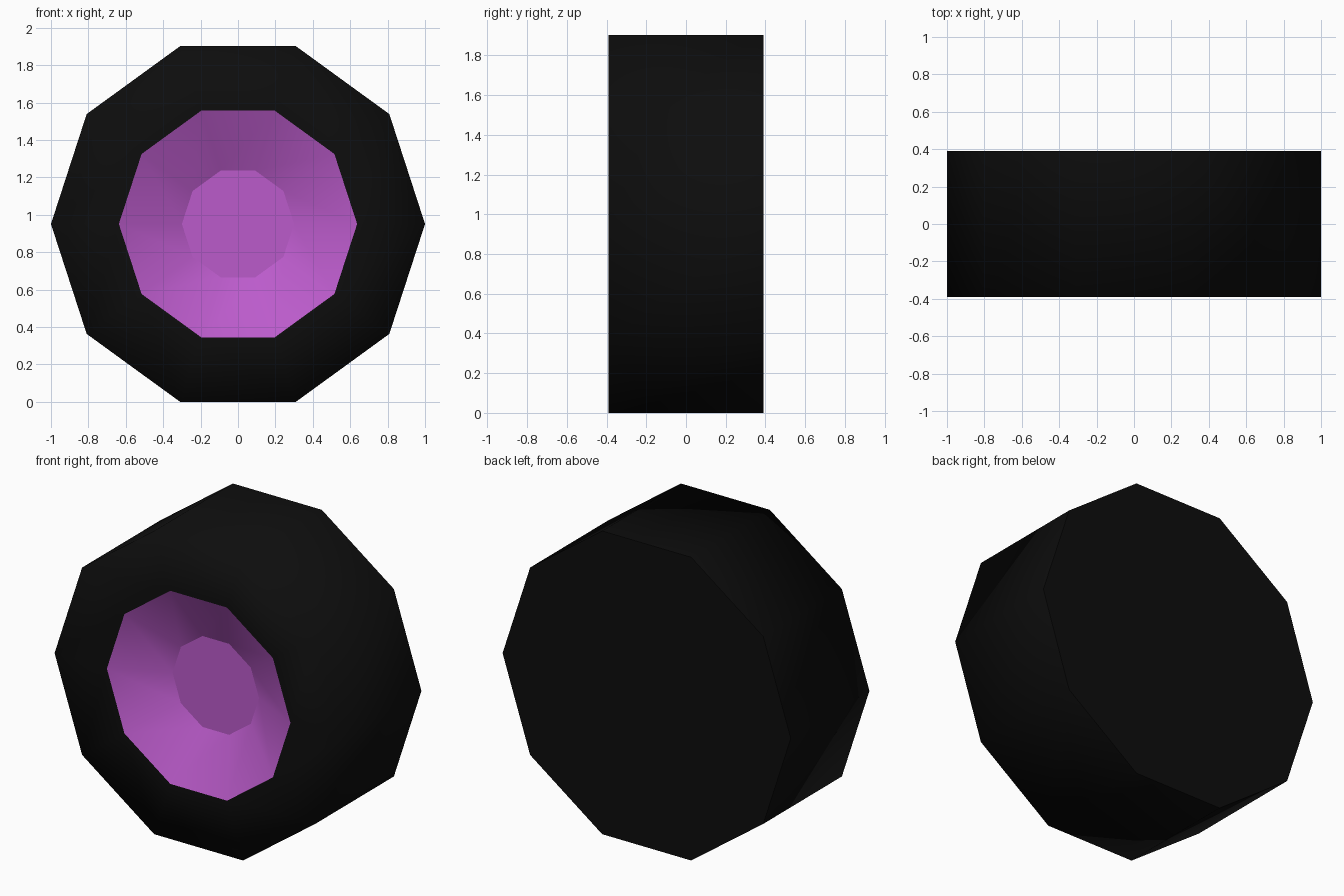
import bpy, bmesh, math

if "Cube" in bpy.data.objects:
    bpy.data.objects.remove(bpy.data.objects["Cube"])

SIDES = 10
CZ = math.sin(math.radians(72))   # flat side rests on the ground
FRONT, BACK, DISH = -0.39, 0.39, -0.22


def material(name, rgb):
    m = bpy.data.materials.new(name)
    m.diffuse_color = (*rgb, 1)
    m.use_nodes = True
    m.node_tree.nodes["Principled BSDF"].inputs["Base Color"].default_value = m.diffuse_color
    return m


def lathe(name, profile, mat, cap_end, sharp_rings):
    """Turn (radius, y) profile about the y axis; listed rings get sharp edges."""
    bm = bmesh.new()
    rings = []
    for r, y in profile:
        rings.append([bm.verts.new((r * math.cos(2 * math.pi * i / SIDES), y,
                                    CZ + r * math.sin(2 * math.pi * i / SIDES)))
                      for i in range(SIDES)])
    for a, b in zip(rings, rings[1:]):
        for i in range(SIDES):
            j = (i + 1) % SIDES
            bm.faces.new((a[i], a[j], b[j], b[i]))
    if cap_end:
        bm.faces.new(rings[-1])
    for f in bm.faces:
        f.smooth = True
    for k in sharp_rings:
        for i in range(SIDES):
            bm.edges.get((rings[k][i], rings[k][(i + 1) % SIDES])).smooth = False
    # profiles run from the inside of the front outward / inward: face the viewer
    bm.normal_update()
    bmesh.ops.recalc_face_normals(bm, faces=bm.faces[:])
    front = max(bm.faces, key=lambda f: abs(f.normal.y))
    want = 1 if front.calc_center_median().y > 0 else -1
    if front.normal.y * want < 0:
        bmesh.ops.reverse_faces(bm, faces=bm.faces[:])
    me = bpy.data.meshes.new(name)
    bm.to_mesh(me)
    bm.free()
    me.materials.append(mat)
    ob = bpy.data.objects.new(name, me)
    bpy.context.collection.objects.link(ob)
    return ob


black = material("black rubber", (0.004, 0.004, 0.004))
purple = material("purple hub", (0.50, 0.105, 0.60))

# Tyre: front ring, tread and closed flat back
lathe("tyre", [(0.637, FRONT), (1.0, FRONT), (1.0, BACK)], black, True, [2])

# Hub: conical dish ending in a flat disc
lathe("hub_dish", [(0.637, FRONT), (0.30, DISH)], purple, True, [1])
